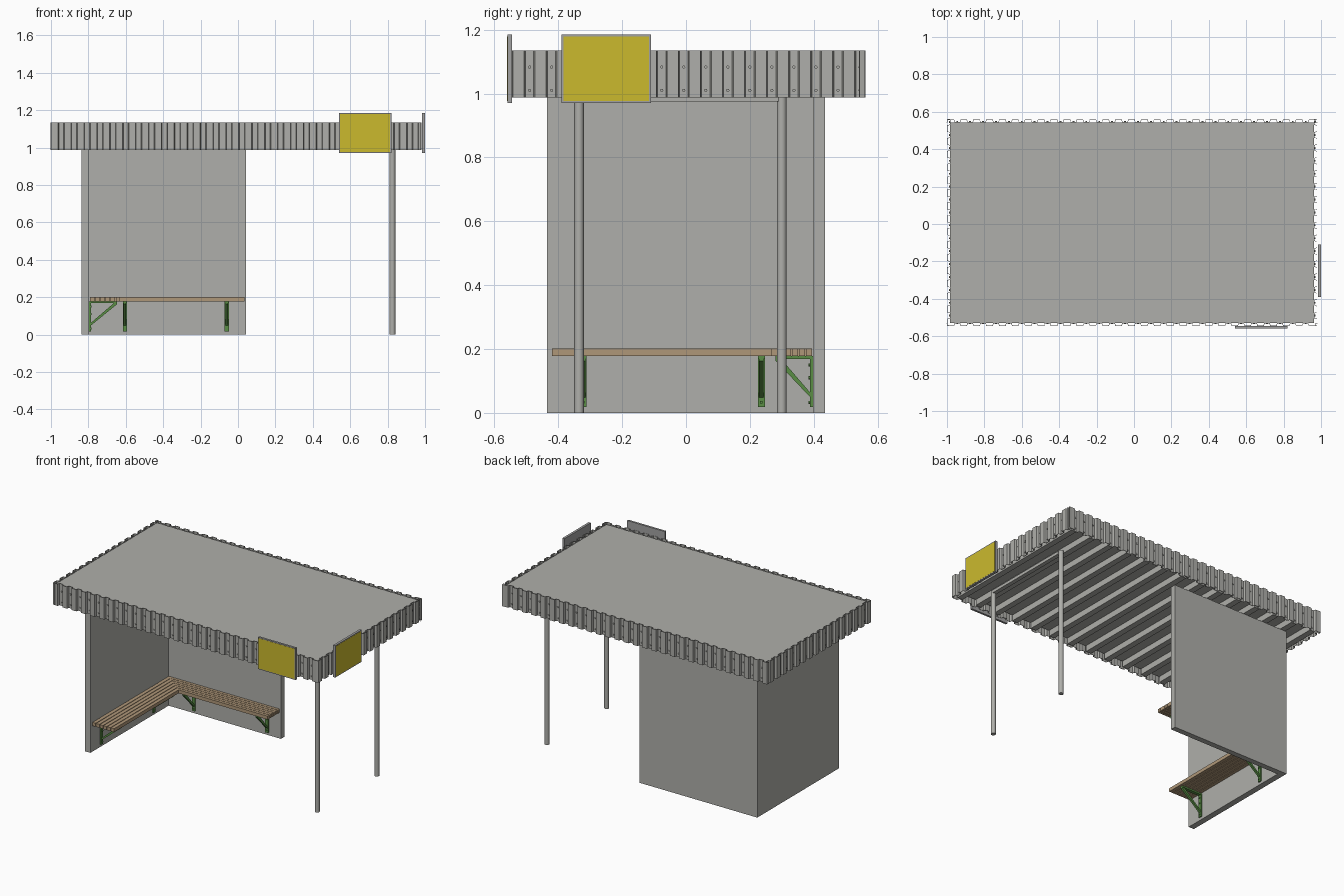
import bpy, bmesh, math
from mathutils import Matrix, Vector

if "Cube" in bpy.data.objects:
    bpy.data.objects.remove(bpy.data.objects["Cube"])


def material(name, rgb):
    m = bpy.data.materials.new(name)
    m.diffuse_color = (*rgb, 1)
    m.use_nodes = True
    m.node_tree.nodes["Principled BSDF"].inputs["Base Color"].default_value = m.diffuse_color
    return m


GREY = material("light grey", (0.43, 0.43, 0.405))
STEEL = material("frame grey", (0.36, 0.36, 0.36))
YELLOW = material("sign yellow", (0.60, 0.49, 0.027))
GREEN = material("bracket green", (0.10, 0.27, 0.06))
WOOD = material("bench wood", (0.43, 0.31, 0.19))


def finish(name, bm, mat):
    bmesh.ops.recalc_face_normals(bm, faces=bm.faces)
    me = bpy.data.meshes.new(name)
    bm.to_mesh(me)
    bm.free()
    me.materials.append(mat)
    ob = bpy.data.objects.new(name, me)
    bpy.context.collection.objects.link(ob)
    return ob


def prism(bm, pts, vec):
    """Extrude a planar polygon of 3D points along vec."""
    f = bm.faces.new([bm.verts.new(p) for p in pts])
    r = bmesh.ops.extrude_face_region(bm, geom=[f])
    vs = [v for v in r["geom"] if isinstance(v, bmesh.types.BMVert)]
    bmesh.ops.translate(bm, verts=vs, vec=vec)


def add_box(bm, x0, x1, y0, y1, z0, z1):
    prism(bm, [(x0, y0, z0), (x1, y0, z0), (x1, y1, z0), (x0, y1, z0)], (0, 0, z1 - z0))


def box(name, mat, *dims):
    bm = bmesh.new()
    add_box(bm, *dims)
    return finish(name, bm, mat)


# walls
box("left_wall", GREY, -0.836, -0.796, -0.435, 0.398, 0, 0.99)
box("back_wall", GREY, -0.836, 0.042, 0.398, 0.435, 0, 0.99)

# roof slab and the joists beneath it
box("roof_slab", GREY, -0.985, 0.962, -0.528, 0.542, 1.03, 1.127)
bm = bmesh.new()
for i in range(14):
    x = -0.95 + i * 0.1445
    add_box(bm, x - 0.02, x + 0.02, -0.526, 0.54, 0.99, 1.03)
finish("roof_joists", bm, GREY)

# posts with cross beam
for name, y in (("front_post", -0.335), ("back_post", 0.30)):
    bm = bmesh.new()
    bmesh.ops.create_cone(bm, cap_ends=True, segments=24, radius1=0.015, radius2=0.015,
                          depth=0.995, matrix=Matrix.Translation((0.826, y, 0.4975)))
    ob = finish(name, bm, GREY)
    bpy.context.view_layer.objects.active = ob
    ob.select_set(True)
    bpy.ops.object.shade_smooth_by_angle(angle=math.radians(40))
    ob.select_set(False)
box("post_beam", GREY, 0.812, 0.84, -0.335, 0.29, 0.975, 0.995)


# corrugated fascia: trapezoid profile along u, depth along the outward normal
def fascia(name, origin, direction, normal, length):
    o, d, n = Vector(origin), Vector(direction), Vector(normal)
    pitch, lo, hi = 0.069, 0.0015, 0.0165
    prof, screws = [], []
    for k in range(-1, int(length / pitch) + 2):
        c = 0.055 + k * pitch
        prof += [(c - 0.018, hi), (c - 0.014, lo), (c + 0.014, lo), (c + 0.018, hi)]
        if 0.006 < c < length - 0.003:
            screws.append(c)
    inside = [p for p in prof if 0 < p[0] < length]
    before = [p for p in prof if p[0] <= 0]
    after = [p for p in prof if p[0] >= length]
    first = before[-1][1] if before else inside[0][1]
    prof = [(0, first)] + inside + [(length, after[0][1] if after else inside[-1][1])]
    bm = bmesh.new()
    rows = [[bm.verts.new(o + d * u + n * w + Vector((0, 0, z))) for u, w in prof]
            for z in (0.988, 1.135)]
    for i in range(len(prof) - 1):
        bm.faces.new((rows[0][i], rows[0][i + 1], rows[1][i + 1], rows[1][i]))
    ob = finish(name, bm, GREY)
    mod = ob.modifiers.new("thickness", "SOLIDIFY")
    mod.thickness = 0.003
    mod.offset = 0
    # screw heads in the valleys
    bm = bmesh.new()
    rot = n.to_track_quat("Z", "Y").to_matrix().to_4x4()
    for c in screws:
        for z in (1.01, 1.083):
            p = o + d * c + n * 0.005 + Vector((0, 0, z))
            bmesh.ops.create_cone(bm, cap_ends=True, segments=8, radius1=0.005, radius2=0.005,
                                  depth=0.005, matrix=Matrix.Translation(p) @ rot)
    finish(name + "_screws", bm, GREY)


fascia("front_fascia", (-1.0, -0.528, 0), (1, 0, 0), (0, -1, 0), 1.98)
fascia("back_fascia", (-1.0, 0.542, 0), (1, 0, 0), (0, 1, 0), 1.98)
fascia("right_fascia", (0.962, -0.545, 0), (0, 1, 0), (1, 0, 0), 1.105)
fascia("left_fascia", (-0.982, -0.545, 0), (0, 1, 0), (-1, 0, 0), 1.105)

# signs on the front and right sides
box("front_sign_frame", STEEL, 0.54, 0.82, -0.559, -0.545, 0.97, 1.185)
box("front_sign_panel", YELLOW, 0.546, 0.814, -0.56, -0.556, 0.976, 1.179)
box("right_sign_frame", STEEL, 0.983, 0.999, -0.39, -0.11, 0.97, 1.185)
box("right_sign_panel", YELLOW, 0.996, 1.0, -0.384, -0.116, 0.976, 1.179)

# bench slats, mitred where the two runs meet
X0, X1, Y0, Y1 = -0.793, -0.628, 0.265, 0.396
N, Z0, TH = 6, 0.178, 0.023
left, back = bmesh.new(), bmesh.new()
for i in range(N):
    t0, t1 = (i + 0.07) / N, (i + 0.93) / N
    xa, xb = X1 + (X0 - X1) * t0, X1 + (X0 - X1) * t1
    ya, yb = Y0 + (Y1 - Y0) * t0, Y0 + (Y1 - Y0) * t1
    prism(left, [(xa, -0.42, Z0), (xb, -0.42, Z0), (xb, yb, Z0), (xa, ya, Z0)], (0, 0, TH))
    prism(back, [(0.035, ya, Z0), (0.035, yb, Z0), (xb, yb, Z0), (xa, ya, Z0)], (0, 0, TH))
finish("left_bench_slats", left, WOOD)
finish("back_bench_slats", back, WOOD)


# bench brackets: wall leg, seat arm, diagonal strut and bolts
def bracket(name, reach, loc, angle):
    bm = bmesh.new()
    w = 0.011
    add_box(bm, 0, 0.009, -w, w, 0.018, 0.178)
    add_box(bm, 0, reach, -w, w, 0.168, 0.178)
    strut = [(0.006, 0.046), (0.006, 0.06), (reach - 0.016, 0.17), (reach, 0.17), (reach, 0.163)]
    prism(bm, [(x, -0.007, z) for x, z in strut], (0, 0.014, 0))
    for z in (0.033, 0.11, 0.15):
        bmesh.ops.create_cone(bm, cap_ends=True, segments=8, radius1=0.005, radius2=0.005, depth=0.006,
                              matrix=Matrix.Translation((0.011, 0, z)) @ Matrix.Rotation(math.pi / 2, 4, "Y"))
    ob = finish(name, bm, GREEN)
    ob.location = loc
    ob.rotation_euler.z = angle


bracket("left_bench_front_bracket", 0.15, (-0.796, -0.322, 0), 0)
bracket("left_bench_back_bracket", 0.15, (-0.796, 0.236, 0), 0)
bracket("back_bench_left_bracket", 0.117, (-0.605, 0.398, 0), -math.pi / 2)
bracket("back_bench_right_bracket", 0.117, (-0.06, 0.398, 0), -math.pi / 2)
